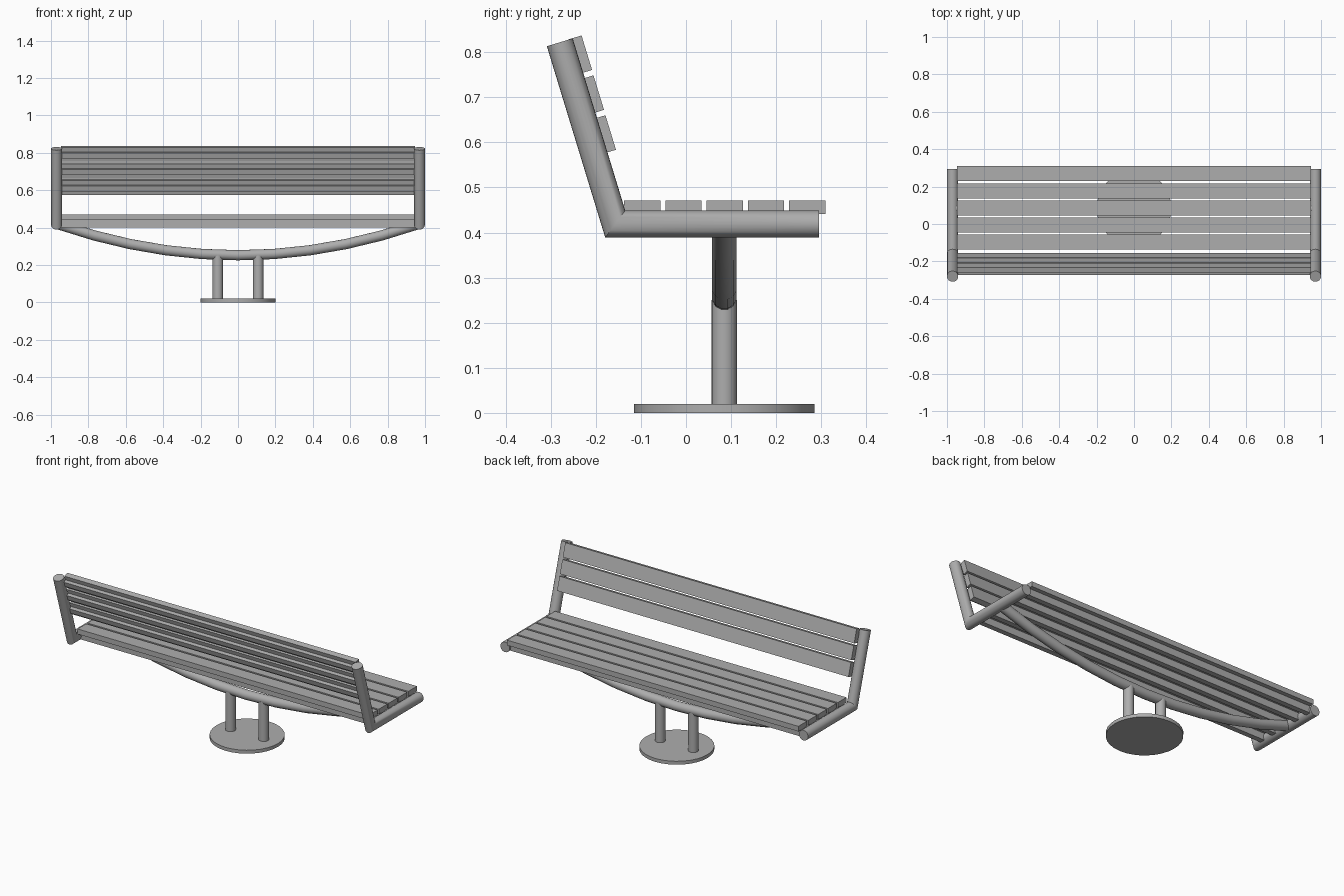
import bpy, bmesh, math
from mathutils import Vector, Matrix

cube = bpy.data.objects.get("Cube")
if cube:
    bpy.data.objects.remove(cube, do_unlink=True)

grey = bpy.data.materials.new("plain grey")
grey.use_nodes = True
GREY = (0.42, 0.42, 0.42, 1)
grey.diffuse_color = GREY
grey.node_tree.nodes["Principled BSDF"].inputs["Base Color"].default_value = GREY


def finish(name, bm, smooth=False):
    bmesh.ops.recalc_face_normals(bm, faces=bm.faces)
    mesh = bpy.data.meshes.new(name)
    bm.to_mesh(mesh)
    bm.free()
    mesh.materials.append(grey)
    ob = bpy.data.objects.new(name, mesh)
    bpy.context.collection.objects.link(ob)
    if smooth:
        bpy.ops.object.select_all(action='DESELECT')
        ob.select_set(True)
        bpy.context.view_layer.objects.active = ob
        bpy.ops.object.shade_smooth_by_angle(angle=math.radians(32))
    return ob


def tube(name, path, radius, sides=24):
    """Round tube along a planar path, with true mitred corners."""
    path = [Vector(p) for p in path]
    dirs = [(b - a).normalized() for a, b in zip(path, path[1:])]
    side = dirs[0].orthogonal().normalized()
    up = dirs[0].cross(side)
    ring = [path[0] + radius * (math.cos(t) * side + math.sin(t) * up)
            for t in (2 * math.pi * i / sides for i in range(sides))]
    bm = bmesh.new()
    verts = [bm.verts.new(p) for p in ring]
    bm.faces.new(verts)
    for i, d in enumerate(dirs):
        # slide the ring along the segment onto the mitre plane
        after = dirs[min(i + 1, len(dirs) - 1)]
        normal = (d + after).normalized()
        ring = [p + d * ((path[i + 1] - p).dot(normal) / d.dot(normal)) for p in ring]
        new = [bm.verts.new(p) for p in ring]
        for k in range(sides):
            j = (k + 1) % sides
            bm.faces.new((verts[k], verts[j], new[j], new[k]))
        verts = new
    bm.faces.new(verts)
    return finish(name, bm, True)


HALF = 0.947      # half length of the slats
WIDTH = 0.08
THICK = 0.03


def slat(name, y, z, tilt, rib):
    """Plank whose visible face is centred on y, z, with a stiffening rib behind."""
    bm = bmesh.new()
    place = Matrix.Translation((0, y, z)) @ Matrix.Rotation(tilt, 4, 'X')
    for width, top, depth in ((WIDTH, 0, THICK), (0.03, -THICK, rib)):
        box = Matrix.Translation((0, 0, top - depth / 2)) @ Matrix.Diagonal((2 * HALF, width, depth, 1))
        bmesh.ops.create_cube(bm, size=1, matrix=place @ box)
    return finish(name, bm)


# Side frames: upright, mitred corner, seat arm
for label, s in (("left", 1), ("right", -1)):
    tube(label + "_frame", [(s * 0.97, -0.28, 0.822), (s * 0.97, -0.157, 0.419),
                            (s * 0.97, 0.295, 0.419)], 0.03)

# Seat slats
for i in range(5):
    slat(f"seat_slat_{i + 1}", -0.097 + i * 0.0915, 0.471, 0, 0.04)

# Backrest slats, leaning with the uprights
lean = math.atan2(0.123, 0.403)
for i in range(3):
    slat(f"back_slat_{i + 1}", -0.22 + i * 0.0265, 0.799 - i * 0.0885,
         -(math.pi / 2 - lean), 0.02)
    # turn the plank so its visible face looks towards the sitter
for ob in [o for o in bpy.data.objects if o.name.startswith("back_slat")]:
    ob.data.update()

# Curved support beam between the frames
Y = 0.085
tube("support_arc", [(x, Y, 0.252 + 0.165 * (x / 0.96) ** 2)
                     for x in (0.96 * (k / 5) for k in range(-5, 6))], 0.028, 12)

# Two legs on a round base plate
for label, s in (("left", 1), ("right", -1)):
    tube(label + "_leg", [(s * 0.108, Y, 0.015), (s * 0.108, Y, 0.25)], 0.028)
tube("base_plate", [(0, Y, 0), (0, Y, 0.02)], 0.2, 32)
